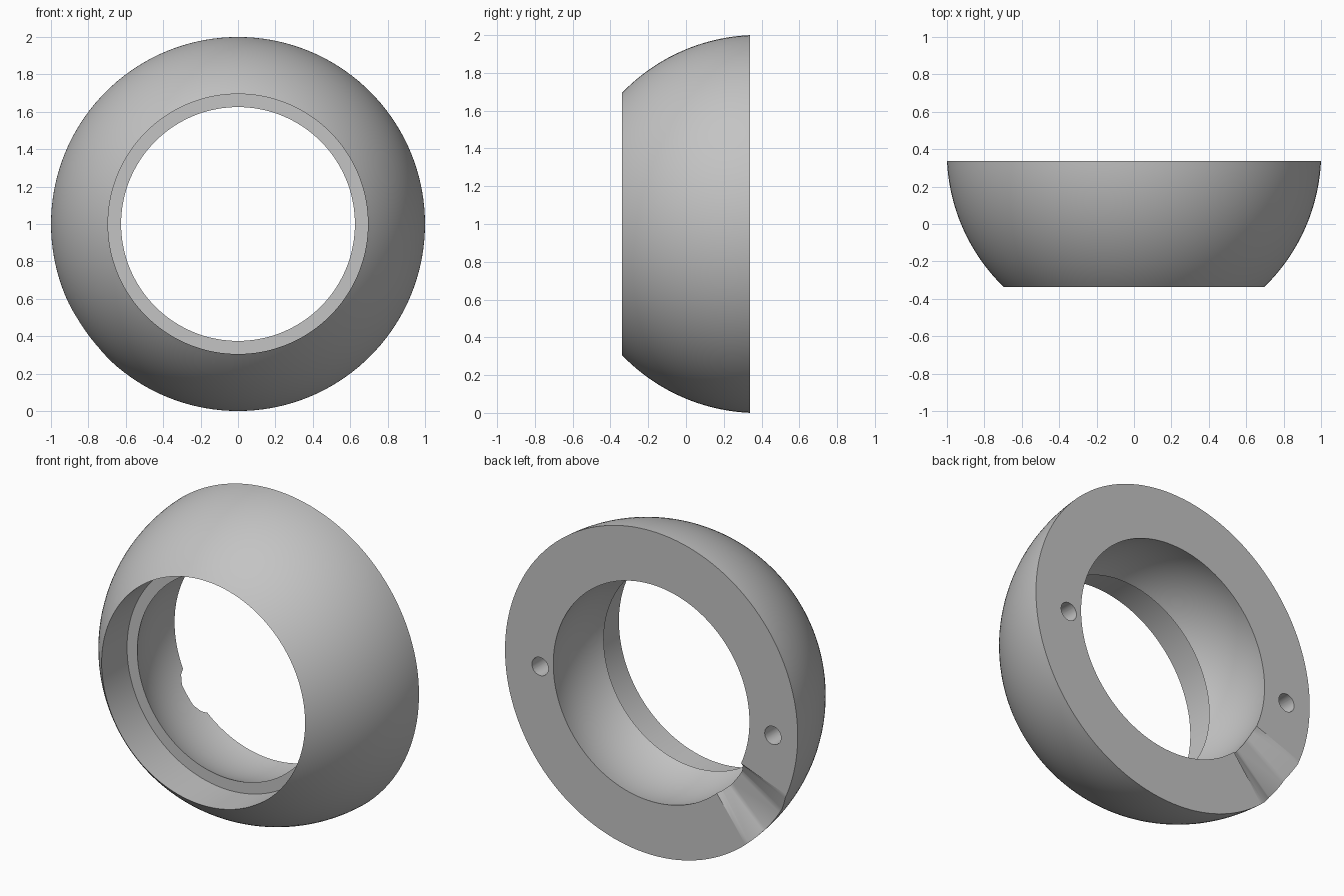
import bpy, bmesh, math
from mathutils import Matrix, Vector

cube = bpy.data.objects.get("Cube")
if cube:
    bpy.data.objects.remove(cube, do_unlink=True)

FRONT, BACK, SHELF = -0.338, 0.338, -0.09
SEGMENTS = 144

grey = bpy.data.materials.new("plain grey")
grey.use_nodes = True
grey.diffuse_color = (0.55, 0.55, 0.55, 1)
grey.node_tree.nodes["Principled BSDF"].inputs["Base Color"].default_value = grey.diffuse_color


def make_object(name, bm):
    bmesh.ops.recalc_face_normals(bm, faces=bm.faces)
    mesh = bpy.data.meshes.new(name)
    bm.to_mesh(mesh)
    bm.free()
    mesh.materials.append(grey)
    obj = bpy.data.objects.new(name, mesh)
    bpy.context.collection.objects.link(obj)
    return obj


def arc(y0, y1, r0, r1, centre, steps):
    """Points (radius, y) on a circle about the axis point at y = centre."""
    a0 = math.atan2(y0 - centre, r0)
    a1 = math.atan2(y1 - centre, r1)
    radius = math.hypot(r0, y0 - centre)
    angles = [a0 + (a1 - a0) * i / steps for i in range(steps + 1)]
    return [(radius * math.cos(a), centre + radius * math.sin(a)) for a in angles]


# Ring body: domed outside, stepped front opening, rounded socket behind the shelf
profile = arc(FRONT, BACK, 0.695, 1.0, 0.382, 24)
profile += arc(BACK, SHELF, 0.67, 0.625, 0.192, 16)
profile.append((0.695, SHELF))
bm = bmesh.new()
rings = []
for s in range(SEGMENTS):
    t = math.tau * s / SEGMENTS
    rings.append([bm.verts.new((r * math.cos(t), y, 1 + r * math.sin(t))) for r, y in profile])
for s, ring in enumerate(rings):
    after = rings[(s + 1) % SEGMENTS]
    for i in range(len(profile)):
        j = (i + 1) % len(profile)
        bm.faces.new((ring[i], ring[j], after[j], after[i]))
body = make_object("ring_body", bm)

# Blind pin holes in the back face
cutters = []
for name, x in (("left_pin_hole", 0.76), ("right_pin_hole", -0.83)):
    bm = bmesh.new()
    bmesh.ops.create_cone(bm, cap_ends=True, segments=32, radius1=0.056, radius2=0.056, depth=0.5,
                          matrix=Matrix.Translation((x, BACK, 0.96)) @ Matrix.Rotation(math.pi / 2, 4, 'X'))
    cutters.append(make_object(name, bm))

# Radial groove with sloped walls across the back face
bm = bmesh.new()
for r in (0.5, 1.25):
    for y, half in ((BACK - 0.05, 5.5), (BACK + 0.05, 16.1)):
        for side in (-1, 1):
            t = math.radians(216.1 + side * half)
            bm.verts.new((r * math.cos(t), y, 1 + r * math.sin(t)))
bmesh.ops.convex_hull(bm, input=bm.verts)
cutters.append(make_object("groove_cutter", bm))

# Cut the holes and groove, then drop the cutters
bpy.context.view_layer.objects.active = body
for cutter in cutters:
    cutter.hide_render = True
    cut = body.modifiers.new(cutter.name, 'BOOLEAN')
    cut.operation, cut.solver, cut.object = 'DIFFERENCE', 'EXACT', cutter
    bpy.ops.object.modifier_apply(modifier=cut.name)
for cutter in cutters:
    bpy.data.objects.remove(cutter, do_unlink=True)

bpy.ops.object.select_all(action='DESELECT')
body.select_set(True)
bpy.ops.object.shade_smooth_by_angle(angle=math.radians(25))
